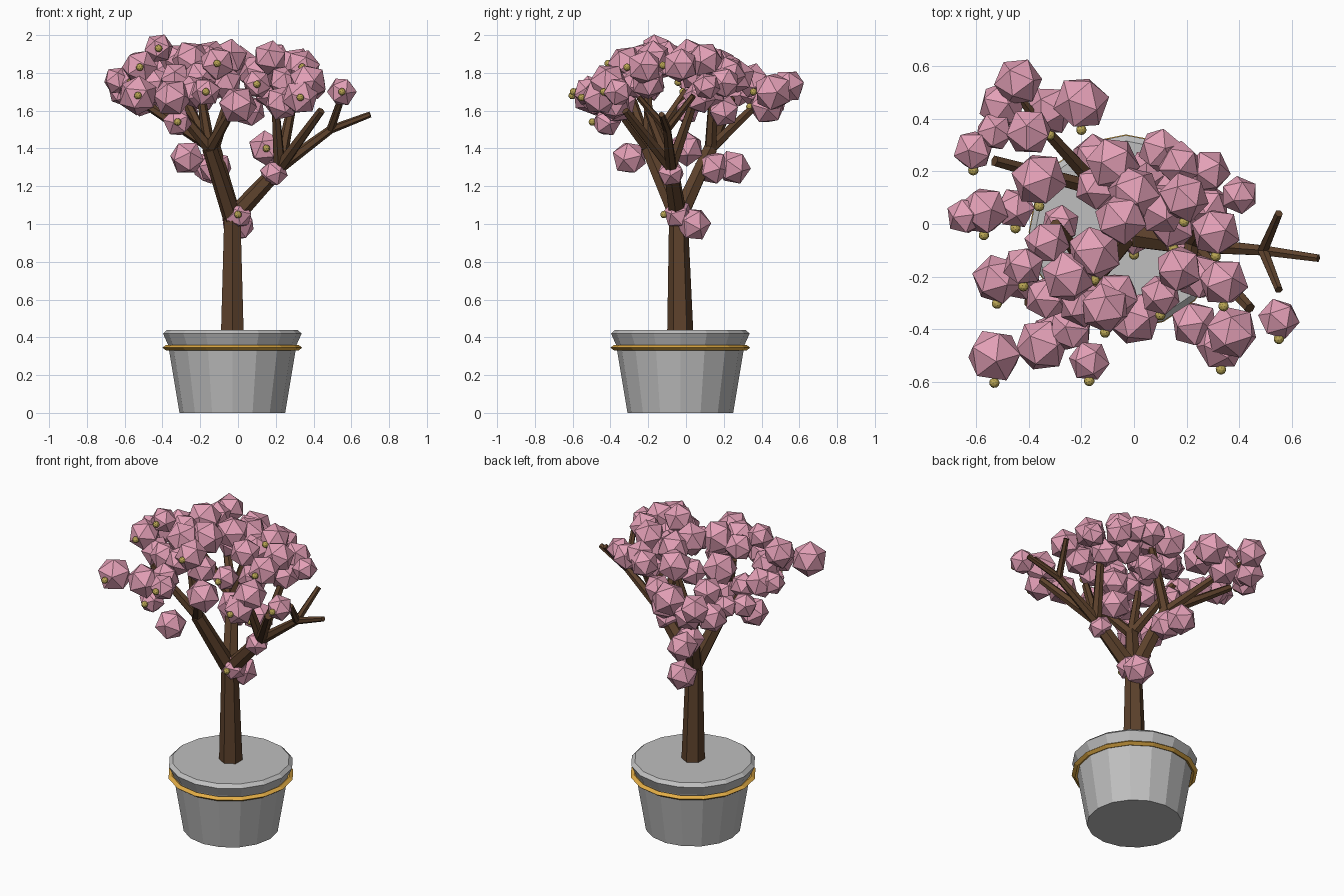
import bpy, bmesh, random
from mathutils import Vector, Matrix, Euler

random.seed(4)
if "Cube" in bpy.data.objects:
    bpy.data.objects.remove(bpy.data.objects["Cube"], do_unlink=True)


def make_material(name, r, g, b):
    mat = bpy.data.materials.new(name)
    mat.use_nodes = True
    colour = (r, g, b, 1)
    mat.diffuse_color = colour
    mat.node_tree.nodes["Principled BSDF"].inputs["Base Color"].default_value = colour
    return mat


pink = make_material("blossom pink", 0.77, 0.35, 0.47)
bark = make_material("dark bark", 0.11, 0.054, 0.025)
stone = make_material("pot grey", 0.52, 0.52, 0.52)
gold = make_material("band gold", 0.75, 0.41, 0.06)
bud_gold = make_material("bud yellow", 0.5, 0.39, 0.09)


def finish(name, bm, mat):
    """Turn a bmesh into a flat-shaded object of one colour."""
    bmesh.ops.recalc_face_normals(bm, faces=bm.faces)
    mesh = bpy.data.meshes.new(name)
    bm.to_mesh(mesh)
    bm.free()
    mesh.materials.append(mat)
    obj = bpy.data.objects.new(name, mesh)
    bpy.context.collection.objects.link(obj)
    return obj


def lathe(name, profile, sides, mat, closed=False):
    """Revolve (radius, height) points around the pot axis."""
    bm = bmesh.new()
    rings = []
    for radius, z in profile:
        ring = bmesh.ops.create_circle(bm, segments=sides, radius=radius,
                                       matrix=Matrix.Translation((pot_axis.x, pot_axis.y, z)))
        rings.append(ring["verts"])
    pairs = list(zip(rings, rings[1:]))
    if closed:
        pairs.append((rings[-1], rings[0]))
    else:
        bm.faces.new(rings[0])
        bm.faces.new(rings[-1])
    for low, high in pairs:
        for i in range(sides):
            j = (i + 1) % sides
            bm.faces.new((low[i], low[j], high[j], high[i]))
    return finish(name, bm, mat)


def limb(name, start, end, r_start, r_end, sides=6):
    """Tapered branch between two points."""
    a, b = Vector(start), Vector(end)
    along = b - a
    turn = along.to_track_quat("Z", "Y").to_matrix().to_4x4()
    bm = bmesh.new()
    bmesh.ops.create_cone(bm, cap_ends=True, segments=sides, radius1=r_start,
                          radius2=r_end, depth=along.length,
                          matrix=Matrix.Translation((a + b) / 2) @ turn)
    return finish(name, bm, bark)


def ball(name, centre, radius, level, mat):
    """Icosphere turned at random."""
    turn = Euler([random.uniform(0, 6) for _ in range(3)]).to_matrix().to_4x4()
    bm = bmesh.new()
    bmesh.ops.create_icosphere(bm, subdivisions=level, radius=radius,
                               matrix=Matrix.Translation(centre) @ turn)
    return finish(name, bm, mat)


def blossoms(name, radius, centres, budded=False):
    """Faceted blossoms of one size, with a bead on the front if budded."""
    for centre in centres:
        ball(name + "_blossom", centre, radius, 1, pink)
        if budded:
            front = Vector(centre) - Vector((0, radius * 0.95, 0))
            ball(name + "_bud", front, 0.02, 2, bud_gold)


# Pot with flared rim, and the band below the rim
pot_axis = Vector((-0.03, -0.03, 0))
lathe("pot", [(0.28, 0), (0.34, 0.36), (0.367, 0.42), (0.345, 0.44)], 16, stone)
lathe("pot_band", [(0.35, 0.33), (0.37, 0.345), (0.35, 0.36), (0.32, 0.345)], 16, gold, closed=True)

# Trunk
crown = Vector((-0.03, -0.04, 1.03))
limb("trunk", (pot_axis.x, pot_axis.y, 0.4), crown, 0.07, 0.05)

# Three main branches, each forking into twigs
elbow = (0.49, -0.1, 1.5)
back_end = (-0.34, 0.36, 1.62)
forks = {
    "left": ((0.22, -0.08, 1.3), [elbow, (0.3, 0.06, 1.7), (0.2, -0.2, 1.6), (0.44, -0.32, 1.6)]),
    "front_right": ((-0.15, -0.2, 1.4), [(-0.4, -0.3, 1.7), (0, -0.4, 1.66), (-0.3, 0, 1.7), (-0.2, -0.2, 1.7)]),
    "back_right": ((-0.13, 0.13, 1.4), [back_end, (-0.53, 0.24, 1.66), (0, 0.15, 1.8)]),
}
for side, (joint, tips) in forks.items():
    limb(side + "_branch", crown, joint, 0.05, 0.04)
    for tip in tips:
        limb(side + "_twig", joint, tip, 0.033, 0.022)
for start, tip in [(elbow, (0.7, -0.13, 1.58)), (elbow, (0.55, 0.04, 1.68)),
                   (elbow, (0.55, -0.25, 1.67)), (back_end, (-0.45, 0.5, 1.7))]:
    limb("branch_tip", start, tip, 0.022, 0.016)

# Blossoms with a bud
blossoms("large_budded", 0.108, [
    (-0.36, 0.17, 1.83), (-0.15, -0.11, 1.87), (-0.53, -0.5, 1.68), (-0.2, 0.46, 1.7)], budded=True)
blossoms("medium_budded", 0.097, [
    (-0.57, 0.05, 1.75), (-0.32, 0.43, 1.62), (0.19, 0.1, 1.87),
    (0.31, -0.03, 1.84), (-0.52, -0.21, 1.83), (-0.11, -0.32, 1.85),
    (0.34, -0.22, 1.83), (0.33, -0.46, 1.67), (0.15, 0, 1.4)], budded=True)
blossoms("small_budded", 0.08, [
    (0, -0.04, 1.05), (-0.61, 0.28, 1.7), (-0.45, 0.06, 1.7), (-0.42, -0.16, 1.93),
    (-0.17, -0.52, 1.7), (-0.32, -0.42, 1.54), (0.1, -0.27, 1.74), (0.55, -0.36, 1.7)], budded=True)

# Plain blossoms
blossoms("large", 0.104, [
    (-0.05, 0.02, 1.88), (-0.25, -0.2, 1.87), (-0.35, -0.46, 1.67), (-0.08, 0.23, 1.8),
    (0, 0.12, 1.85), (0.1, 0.06, 1.8), (0.37, -0.41, 1.75), (0, -0.36, 1.63)])
blossoms("medium", 0.094, [
    (0, 0.04, 1), (-0.27, -0.3, 1.35), (-0.12, 0.14, 1.3), (-0.15, 0.25, 1.3),
    (-0.44, 0.54, 1.73), (-0.5, 0.45, 1.66), (-0.4, 0.35, 1.76),
    (0.17, -0.17, 1.88), (0.23, -0.38, 1.64), (0.25, -0.2, 1.75),
    (-0.07, -0.27, 1.75), (-0.2, -0.3, 1.78), (-0.44, -0.2, 1.74)])
blossoms("soft", 0.088, [
    (0.1, 0.28, 1.78), (0.17, 0.23, 1.8), (0.28, 0.2, 1.75), (0.28, 0.07, 1.67),
    (0.06, 0.2, 1.6), (0.16, 0.13, 1.7), (-0.14, 0.14, 1.74),
    (-0.33, -0.07, 1.87), (-0.33, -0.28, 1.77), (-0.24, -0.4, 1.7)])
blossoms("small", 0.075, [
    (0.19, -0.08, 1.27), (0.4, 0.11, 1.73), (-0.64, 0.03, 1.76), (-0.28, 0, 1.6), (-0.53, 0.35, 1.7)])
